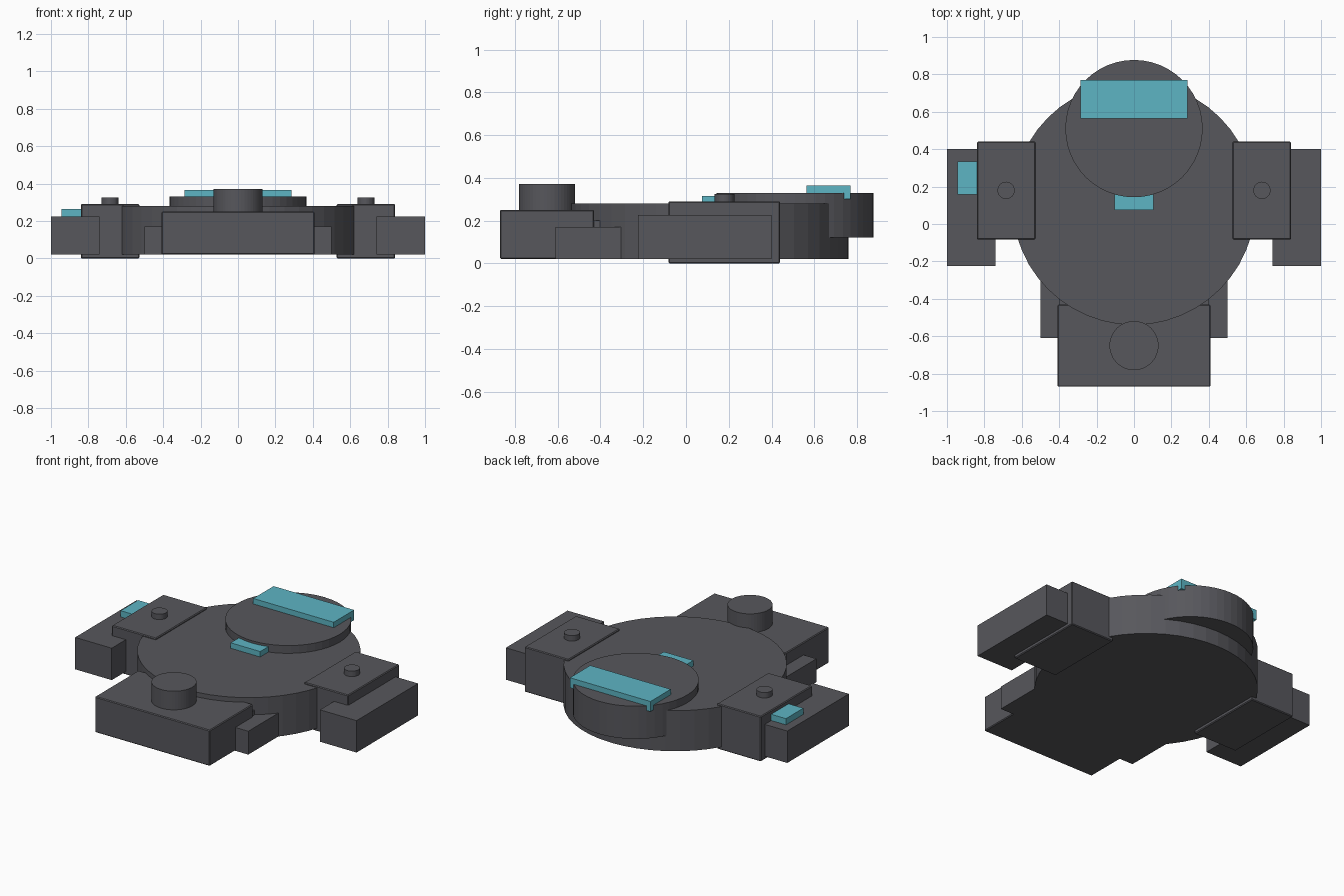
import bpy

if "Cube" in bpy.data.objects:
    bpy.data.objects.remove(bpy.data.objects["Cube"])


def material(name, rgb):
    m = bpy.data.materials.new(name)
    m.diffuse_color = (*rgb, 1)
    m.use_nodes = True
    m.node_tree.nodes["Principled BSDF"].inputs["Base Color"].default_value = m.diffuse_color
    return m


GREY = material("dark_grey", (0.095, 0.095, 0.107))
CYAN = material("teal", (0.11, 0.46, 0.55))


def box(name, x, y, z, mat=GREY, bevel=0):
    """Box from (min, max) ranges, with an optional small edge bevel."""
    bpy.ops.mesh.primitive_cube_add(size=1, location=[sum(r) / 2 for r in (x, y, z)])
    o = bpy.context.object
    o.name = name
    o.scale = [r[1] - r[0] for r in (x, y, z)]
    bpy.ops.object.transform_apply(location=False, rotation=False, scale=True)
    o.data.materials.append(mat)
    if bevel:
        b = o.modifiers.new("soft_edges", 'BEVEL')
        b.width = bevel
        b.segments = 1
    return o


def disc(name, x, y, radius, z, sides=48):
    """Upright cylinder spanning a z range."""
    bpy.ops.mesh.primitive_cylinder_add(vertices=sides, radius=radius,
                                        depth=z[1] - z[0], location=(x, y, sum(z) / 2))
    o = bpy.context.object
    o.name = name
    o.data.materials.append(GREY)
    return o


# Round hull and the raised disc at the rear
disc("main_hull", 0, 0.11, 0.65, (0.02, 0.28))
disc("rear_disc", 0, 0.51, 0.367, (0.12, 0.33))

# Front block with its round knob
box("front_block", (-0.408, 0.408), (-0.87, -0.43), (0.02, 0.25), bevel=0.005)
disc("front_knob", 0, -0.65, 0.131, (0.2, 0.37))

# Mirrored side parts
for side, s in (("left", -1), ("right", 1)):
    def span(a, b):
        return tuple(sorted((s * a, s * b)))
    box(side + "_step", span(0.35, 0.5), (-0.61, -0.2), (0.02, 0.17))
    box(side + "_pod", span(0.527, 0.84), (-0.082, 0.44), (0, 0.29), bevel=0.005)
    box(side + "_outrigger", span(0.74, 1.0), (-0.225, 0.4), (0.02, 0.225))
    disc(side + "_pin", s * 0.684, 0.18, 0.046, (0.25, 0.325), 32)

# Front block is joined to the hull underneath
box("front_bridge", (-0.4, 0.4), (-0.5, -0.2), (0.02, 0.2))

# Teal panels
box("rear_panel", (-0.286, 0.286), (0.563, 0.77), (0.3, 0.365), CYAN)
box("centre_panel", (-0.105, 0.105), (0.075, 0.2), (0.26, 0.315), CYAN)
box("left_panel", (-0.945, -0.82), (0.158, 0.335), (0.2, 0.265), CYAN)
